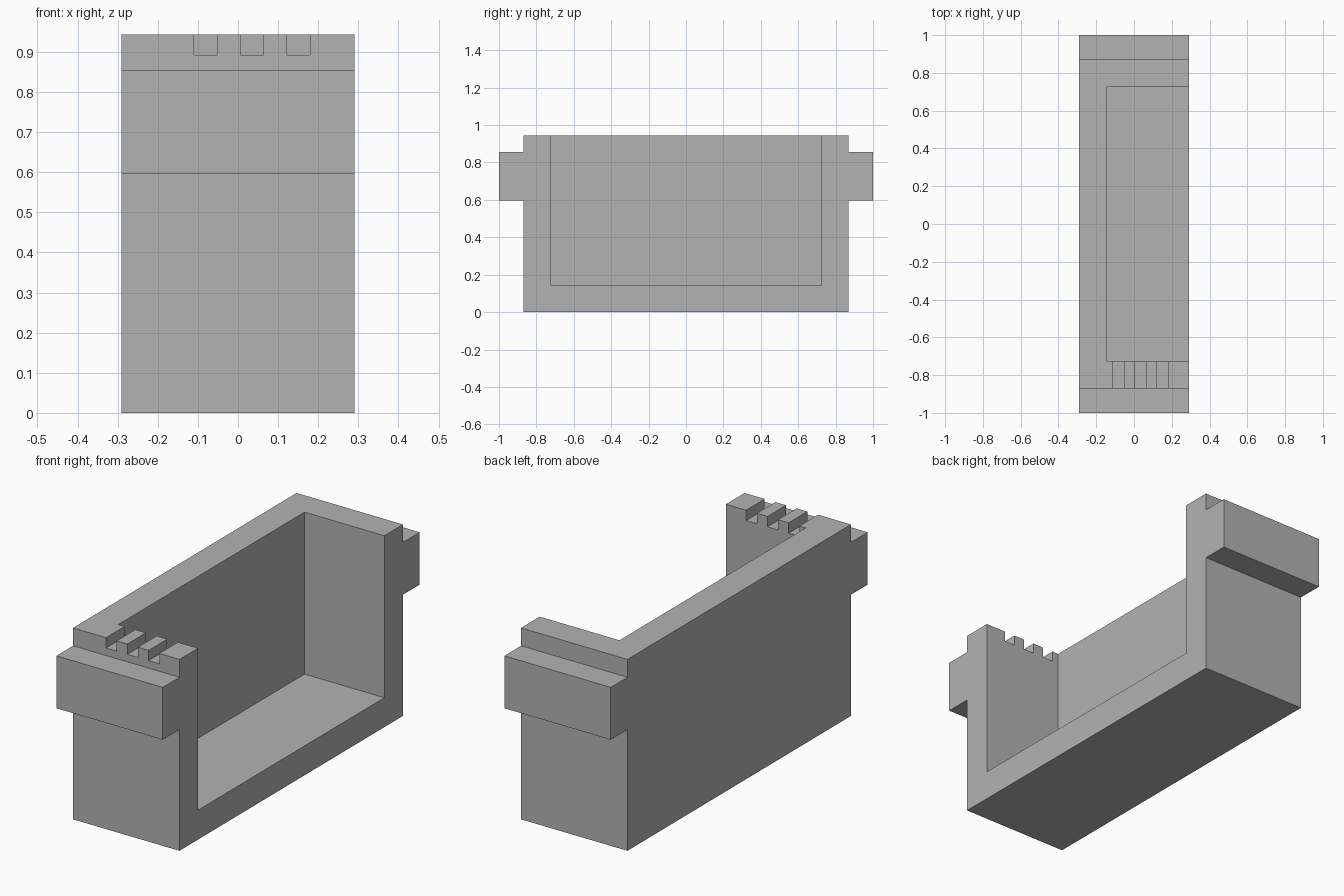
import bpy
import bmesh

HALF_X, HALF_Y, TOP = 0.29, 0.87, 0.943
WALL = 0.145
RIM_LOW, RIM_HIGH = 0.597, 0.855

default = bpy.data.objects.get("Cube")
if default:
    bpy.data.objects.remove(default, do_unlink=True)

grey = bpy.data.materials.new("plain grey")
grey.use_nodes = True
grey.diffuse_color = (0.45, 0.45, 0.45, 1)
shader = next(n for n in grey.node_tree.nodes if n.type == 'BSDF_PRINCIPLED')
shader.inputs["Base Color"].default_value = grey.diffuse_color


def prism(name, profile, x0, x1):
    """Extrude a y-z profile along x."""
    bm = bmesh.new()
    face = bm.faces.new([bm.verts.new((x0, y, z)) for y, z in profile])
    new = bmesh.ops.extrude_face_region(bm, geom=[face])["geom"]
    verts = [v for v in new if isinstance(v, bmesh.types.BMVert)]
    bmesh.ops.translate(bm, vec=(x1 - x0, 0, 0), verts=verts)
    bmesh.ops.recalc_face_normals(bm, faces=bm.faces)
    mesh = bpy.data.meshes.new(name)
    bm.to_mesh(mesh)
    bm.free()
    mesh.materials.append(grey)
    obj = bpy.data.objects.new(name, mesh)
    bpy.context.collection.objects.link(obj)
    return obj


def box(name, x0, x1, y0, y1, z0, z1):
    return prism(name, [(y0, z0), (y1, z0), (y1, z1), (y0, z1)], x0, x1)


# Body with a projecting ledge at each end, mirrored front to back
half = [(HALF_Y, 0), (HALF_Y, RIM_LOW), (1, RIM_LOW),
        (1, RIM_HIGH), (HALF_Y, RIM_HIGH), (HALF_Y, TOP)]
body = prism("trough_body", half + [(-y, z) for y, z in reversed(half)],
             -HALF_X, HALF_X)

# Cavity open at the top and on the left, and three notches in the front wall
inner = HALF_Y - WALL
cutters = [box("cavity_cutter", -WALL, 0.5, -inner, inner, WALL, 1.2)]
for x in (-0.11, 0.006, 0.122):
    cutters.append(box("notch_cutter", x, x + 0.058,
                       -0.95, -0.65, 0.892, 1.1))

for cutter in cutters:
    cutter.hide_render = True
    cut = body.modifiers.new("cut", 'BOOLEAN')
    cut.operation = 'DIFFERENCE'
    cut.solver = 'EXACT'
    cut.object = cutter

# Bake the cuts into the body and drop the cutters
bpy.context.view_layer.update()
graph = bpy.context.evaluated_depsgraph_get()
result = bpy.data.meshes.new_from_object(body.evaluated_get(graph))
body.modifiers.clear()
body.data = result
for cutter in cutters:
    bpy.data.objects.remove(cutter, do_unlink=True)
